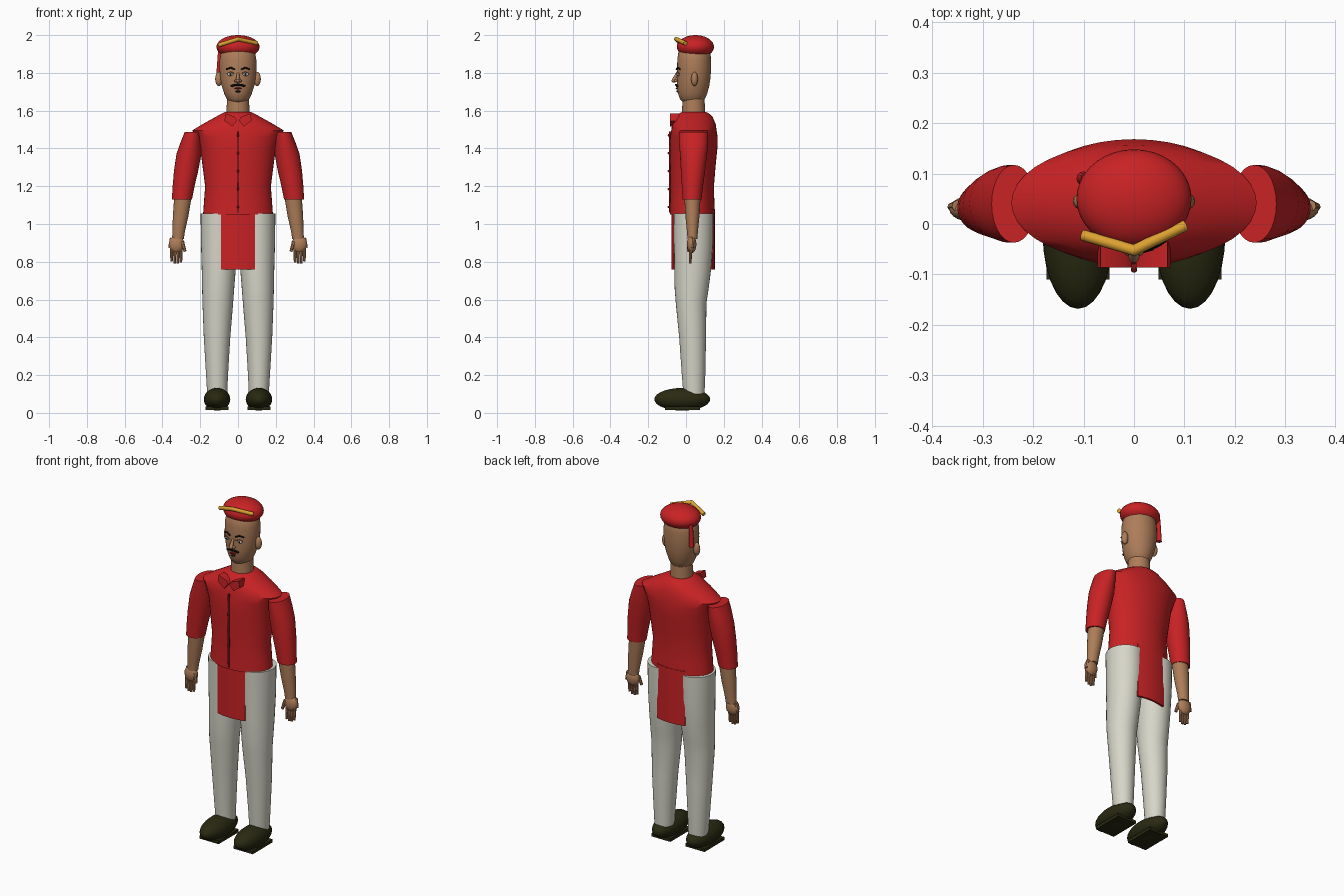
import bpy, bmesh, math
from mathutils import Vector, Matrix

if "Cube" in bpy.data.objects:
    bpy.data.objects.remove(bpy.data.objects["Cube"])


def colour(name, r, g, b):
    m = bpy.data.materials.new(name)
    m.diffuse_color = (r, g, b, 1)
    m.use_nodes = True
    m.node_tree.nodes["Principled BSDF"].inputs["Base Color"].default_value = m.diffuse_color
    return m


RED = colour("uniform red", 0.58, 0.016, 0.018)
DARK_RED = colour("dark red trim", 0.2, 0.008, 0.008)
CREAM = colour("trouser cream", 0.68, 0.67, 0.58)
SKIN = colour("skin", 0.42, 0.205, 0.1)
BLACK = colour("hair black", 0.01, 0.008, 0.006)
WHITE = colour("eye white", 0.75, 0.72, 0.66)
SHOE = colour("shoe leather", 0.022, 0.022, 0.006)
GOLD = colour("gold braid", 0.72, 0.36, 0.03)


def finish(name, bm, mat, angle=40):
    bmesh.ops.recalc_face_normals(bm, faces=bm.faces)
    me = bpy.data.meshes.new(name)
    bm.to_mesh(me)
    bm.free()
    me.materials.append(mat)
    for p in me.polygons:
        p.use_smooth = True
    me.set_sharp_from_angle(angle=math.radians(angle))
    ob = bpy.data.objects.new(name, me)
    bpy.context.collection.objects.link(ob)
    return ob


def loft(name, rings, mat, n=32, s=1):
    """Stack of ellipses: (z, centre x, centre y, radius x, radius y)."""
    bm = bmesh.new()
    loops = []
    for z, x, y, rx, ry in rings:
        loops.append([bm.verts.new((s * (x + rx * math.cos(2 * math.pi * i / n)),
                                    y + ry * math.sin(2 * math.pi * i / n), z)) for i in range(n)])
    for a, b in zip(loops, loops[1:]):
        for i in range(n):
            j = (i + 1) % n
            bm.faces.new((a[i], a[j], b[j], b[i]))
    bm.faces.new(loops[0])
    bm.faces.new(loops[-1])
    return finish(name, bm, mat)


def ball(name, centre, radii, mat, seg=24):
    bm = bmesh.new()
    bmesh.ops.create_uvsphere(bm, u_segments=seg, v_segments=seg // 2, radius=1)
    bmesh.ops.transform(bm, verts=bm.verts,
                        matrix=Matrix.Translation(centre) @ Matrix.Diagonal((*radii, 1)))
    return finish(name, bm, mat)


def rod(name, a, b, r1, r2, mat, n=12):
    a, b = Vector(a), Vector(b)
    bm = bmesh.new()
    bmesh.ops.create_cone(bm, cap_ends=True, segments=n, radius1=r1, radius2=r2, depth=(b - a).length)
    rot = (b - a).to_track_quat('Z', 'Y').to_matrix().to_4x4()
    bmesh.ops.transform(bm, verts=bm.verts, matrix=Matrix.Translation((a + b) / 2) @ rot)
    return finish(name, bm, mat)


def box(name, lo, hi, mat):
    lo, hi = Vector(lo), Vector(hi)
    bm = bmesh.new()
    bmesh.ops.create_cube(bm, size=1)
    bmesh.ops.transform(bm, verts=bm.verts,
                        matrix=Matrix.Translation((lo + hi) / 2) @ Matrix.Diagonal((*(hi - lo), 1)))
    return finish(name, bm, mat)


def plate(name, outline, y, depth, mat):
    """Upright plate from an x-z outline."""
    bm = bmesh.new()
    f = bm.faces.new([bm.verts.new((x, y, z)) for x, z in outline])
    ext = bmesh.ops.extrude_face_region(bm, geom=[f])
    vs = [v for v in ext["geom"] if isinstance(v, bmesh.types.BMVert)]
    bmesh.ops.translate(bm, verts=vs, vec=(0, depth, 0))
    return finish(name, bm, mat)


# Tunic body
loft("tunic", [(1.05, 0, .033, .185, .119), (1.12, 0, .033, .18, .117),
               (1.2, 0, .033, .174, .115), (1.3, 0, .036, .187, .12),
               (1.4, 0, .04, .2, .126), (1.46, 0, .042, .222, .126),
               (1.495, 0, .042, .243, .12), (1.53, 0, .042, .185, .115),
               (1.565, 0, .042, .122, .1), (1.583, 0, .042, .09, .082),
               (1.592, 0, .042, .07, .066)], RED, 40)


# Hanging apron flaps, gently curved, front and back
def flap(name, y0, sign):
    bm = bmesh.new()
    cols = []
    for i in range(9):
        x = -.09 + .18 * i / 8
        y = y0 - sign * .013 * (x / .09) ** 2
        cols.append([bm.verts.new((x, yy, z)) for yy, z in
                     ((y, .76), (y, 1.08), (y - sign * .012, 1.08), (y - sign * .012, .76))])
    for a, b in zip(cols, cols[1:]):
        for i in range(4):
            j = (i + 1) % 4
            bm.faces.new((a[i], a[j], b[j], b[i]))
    bm.faces.new(cols[0])
    bm.faces.new(cols[-1])
    finish(name, bm, RED)


flap("front_flap", -.077, -1)
flap("back_flap", .153, 1)

# Button strip and buttons
plate("button_strip", [(-.004, 1.06), (.004, 1.06), (.004, 1.49), (-.004, 1.49)], -.09, .03, DARK_RED)
for k in range(5):
    ball("button", (0, -.09, 1.09 + .095 * k), (.007, .007, .007), DARK_RED, 10)

for s in (-1, 1):
    # Bow tie wing
    plate("bow_tie", [(s * .004, 1.548), (s * .03, 1.517), (s * .072, 1.546),
                      (s * .066, 1.585), (s * .018, 1.568)], -.086, .05, RED)
    # Sleeve
    loft("sleeve", [(1.13, .297, .032, .053, .05), (1.2, .288, .034, .058, .056),
                    (1.28, .275, .037, .064, .064), (1.37, .26, .04, .066, .072),
                    (1.43, .249, .04, .056, .077), (1.488, .238, .04, .044, .077)], RED, 28, s)
    # Forearm
    loft("forearm", [(.92, .318, .034, .031, .026), (.96, .314, .034, .033, .029),
                     (1.04, .304, .034, .041, .037), (1.14, .292, .034, .046, .043)], SKIN, 20, s)
    # Hand with fingers and thumb
    ball("palm", (s * .325, .03, .893), (.041, .025, .047), SKIN, 20)
    for k in range(4):
        x = .302 + .0165 * k
        tip = (.797, .79, .792, .803)[k]
        rod("finger", (s * x, .026, .88), (s * x, .022, tip), .0095, .0065, SKIN, 8)
    rod("thumb", (s * .295, .02, .905), (s * .28, .012, .855), .011, .008, SKIN, 8)
    rod("outer_knuckle", (s * .35, .036, .925), (s * .362, .034, .875), .011, .008, SKIN, 8)
    # Trouser leg
    loft("trouser_leg", [(.1, .11, .042, .053, .056), (.2, .111, .04, .058, .062),
                         (.4, .111, .035, .07, .071), (.58, .107, .027, .081, .081),
                         (.66, .105, .03, .085, .09), (.76, .102, .036, .09, .097),
                         (.9, .1, .04, .096, .103), (1.056, .099, .04, .099, .105)], CREAM, 32, s)
    # Shoe and flat sole
    ball("shoe", (s * .111, -.02, .072), (.07, .148, .06), SHOE, 28)
    box("sole", (s * .111 - .062, -.11, .016), (s * .111 + .062, .075, .034), SHOE)
    # Ear
    ball("ear", (s * .101, .045, 1.768), (.02, .018, .038), SKIN, 16)

# Neck and head
rod("neck", (0, .04, 1.57), (0, .04, 1.67), .062, .058, SKIN, 28)
loft("head", [(1.64, 0, .035, .03, .035), (1.647, 0, .034, .046, .053),
              (1.662, 0, .034, .06, .066), (1.69, 0, .035, .073, .077),
              (1.73, 0, .038, .086, .085), (1.77, 0, .041, .094, .088),
              (1.82, 0, .043, .098, .09), (1.87, 0, .043, .097, .089),
              (1.92, 0, .045, .088, .084), (1.95, 0, .045, .06, .06)], SKIN, 36)


# Face, laid on the curved front of the head
def face_y(x):
    return .041 - .09 * math.sqrt(1 - (x / .098) ** 2)


def stroke(name, pts, r, mat, lift=.003):
    p = [(x, face_y(x) - lift, z) for x, z in pts]
    for a, b in zip(p, p[1:]):
        rod(name, a, b, r, r, mat, 8)


for s in (-1, 1):
    ball("eye", (s * .04, face_y(.04) + .001, 1.793), (.016, .007, .009), WHITE, 16)
    ball("pupil", (s * .04, face_y(.04) - .005, 1.793), (.006, .003, .006), BLACK, 12)
    stroke("eyelid", [(s * .022, 1.798), (s * .04, 1.805), (s * .058, 1.797)], .003, SKIN, .005)
    stroke("eyebrow", [(s * .017, 1.818), (s * .04, 1.828), (s * .062, 1.819)], .0045, BLACK)
    stroke("moustache", [(0, 1.737), (s * .018, 1.736), (s * .037, 1.729)], .006, BLACK, .004)
    ball("nostril", (s * .011, -.054, 1.758), (.009, .009, .008), SKIN, 12)
rod("nose_bridge", (0, -.046, 1.8), (0, -.064, 1.762), .006, .011, SKIN, 12)
ball("nose_tip", (0, -.064, 1.759), (.011, .013, .01), SKIN, 14)
ball("lower_lip", (0, -.048, 1.718), (.02, .007, .005), DARK_RED, 12)
ball("chin_beard", (0, -.043, 1.702), (.013, .008, .006), BLACK, 12)

# Cap, hanging tassel and gold braid
ball("cap", (0, .05, 1.938), (.114, .098, .062), RED, 36)
rod("tassel", (-.1, .09, 1.8), (-.094, .09, 1.93), .014, .011, RED, 12)
rod("gold_braid_left", (-.102, -.022, 1.947), (0, -.052, 1.979), .011, .011, GOLD, 16)
rod("gold_braid_right", (.102, -.003, 1.957), (0, -.052, 1.979), .011, .011, GOLD, 16)
ball("gold_braid_joint", (0, -.052, 1.979), (.011, .011, .011), GOLD, 16)
